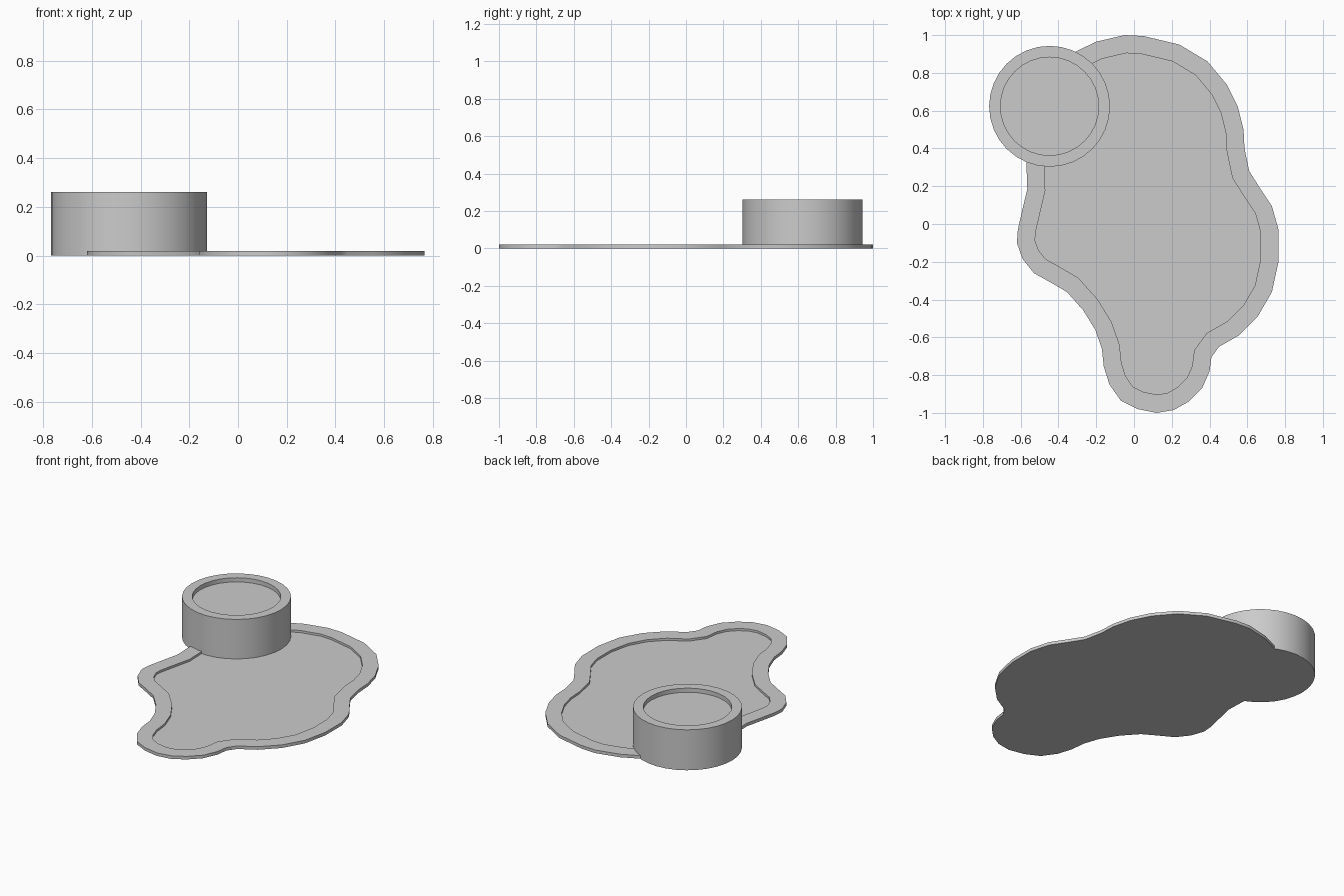
import bpy
import bmesh
import math
from mathutils import Vector

default = bpy.data.objects.get("Cube")
if default:
    bpy.data.objects.remove(default, do_unlink=True)

# One plain grey for everything
grey = bpy.data.materials.new("plain_grey")
grey.use_nodes = True
colour = (0.6, 0.6, 0.6, 1)
grey.diffuse_color = colour
grey.node_tree.nodes["Principled BSDF"].inputs["Base Color"].default_value = colour


def inset_loop(points, distance):
    """Offset a clockwise outline inwards along its mitred corner normals."""
    result = []
    for i, point in enumerate(points):
        before = (point - points[i - 1]).normalized()
        after = (points[(i + 1) % len(points)] - point).normalized()
        normal_a = Vector((before.y, -before.x))
        normal_b = Vector((after.y, -after.x))
        mitre = (normal_a + normal_b).normalized()
        result.append(point + mitre * distance / mitre.dot(normal_a))
    return result


def make_dish(name, outer, inner, height, floor):
    """Solid slab with a raised rim around a sunken floor."""
    bm = bmesh.new()
    levels = [(outer, 0), (outer, height), (inner, height), (inner, floor)]
    rings = [[bm.verts.new((p.x, p.y, z)) for p in loop] for loop, z in levels]
    count = len(outer)
    for low, high in zip(rings, rings[1:]):
        for i in range(count):
            j = (i + 1) % count
            bm.faces.new((low[i], low[j], high[j], high[i]))
    bm.faces.new(rings[0])
    bm.faces.new(rings[-1])
    bmesh.ops.recalc_face_normals(bm, faces=bm.faces)
    mesh = bpy.data.meshes.new(name)
    bm.to_mesh(mesh)
    bm.free()
    mesh.materials.append(grey)
    obj = bpy.data.objects.new(name, mesh)
    bpy.context.collection.objects.link(obj)
    bpy.ops.object.select_all(action='DESELECT')
    obj.select_set(True)
    bpy.context.view_layer.objects.active = obj
    bpy.ops.object.shade_smooth_by_angle(angle=math.radians(35))
    return obj


def circle(centre, radius, sides=32):
    """Clockwise ring of points."""
    angles = [-math.tau * i / sides for i in range(sides)]
    return [centre + radius * Vector((math.cos(a), math.sin(a))) for a in angles]


# Puddle-shaped tray outline, clockwise from the back
outline = [Vector(p) for p in (
    (-.05, 1), (.05, .995), (.24, .95), (.39, .86), (.49, .74), (.55, .62),
    (.58, .5), (.585, .4), (.61, .28), (.67, .185), (.73, .095), (.765, -.03),
    (.765, -.2), (.73, -.36), (.655, -.49), (.555, -.59), (.45, -.65),
    (.41, -.705), (.4, -.78), (.36, -.87), (.29, -.94), (.21, -.985),
    (.12, -1), (.02, -.98), (-.07, -.935), (-.13, -.85), (-.16, -.755),
    (-.17, -.66), (-.205, -.56), (-.27, -.455), (-.355, -.36), (-.44, -.31),
    (-.53, -.26), (-.59, -.185), (-.62, -.1), (-.615, -.03), (-.59, .08),
    (-.565, .185), (-.57, .33), (-.55, .5), (-.5, .7), (-.41, .84),
    (-.305, .915), (-.2, .965))]
make_dish("tray", outline, inset_loop(outline, 0.095), 0.02, 0.006)

# Round pedestal with a shallow recess on top
centre = Vector((-0.447, 0.623))
make_dish("round_pedestal", circle(centre, 0.32), circle(centre, 0.26), 0.262, 0.235)
